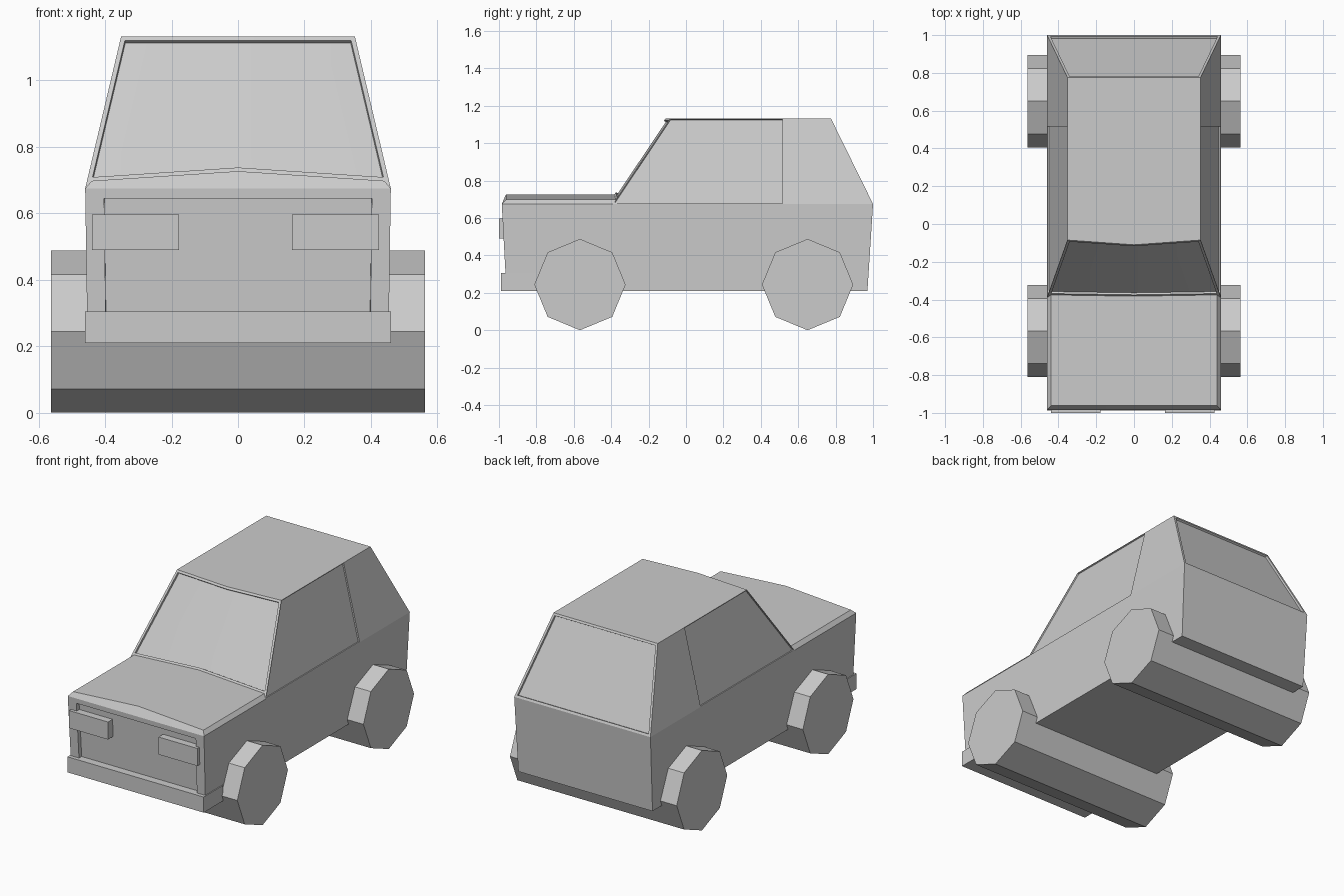
import bpy, bmesh, math

if "Cube" in bpy.data.objects:
    bpy.data.objects.remove(bpy.data.objects["Cube"])


def loft(name, low, high, edit=None):
    """Closed solid between two matching rings (counter-clockwise from above)."""
    bm = bmesh.new()
    a = [bm.verts.new(p) for p in low]
    b = [bm.verts.new(p) for p in high]
    n = len(a)
    walls = [bm.faces.new((a[i], a[(i + 1) % n], b[(i + 1) % n], b[i])) for i in range(n)]
    bm.faces.new(a[::-1])
    bm.faces.new(b)
    bm.normal_update()
    if edit:
        edit(bm, walls)
    mesh = bpy.data.meshes.new(name)
    bm.to_mesh(mesh)
    bm.free()
    ob = bpy.data.objects.new(name, mesh)
    bpy.context.collection.objects.link(ob)
    bpy.context.view_layer.objects.active = ob
    bpy.ops.object.select_all(action='DESELECT')
    ob.select_set(True)
    bpy.ops.object.shade_smooth_by_angle(angle=math.radians(15))
    return ob


def recess(bm, faces, rim, depth):
    """Leave a flat rim, then sink the panel behind it."""
    bmesh.ops.inset_region(bm, faces=faces, thickness=rim, use_even_offset=True)
    bmesh.ops.inset_region(bm, faces=faces, thickness=0.001, depth=-depth, use_even_offset=True)


def rect(x0, x1, y0, y1, z):
    return [(x0, y0, z), (x1, y0, z), (x1, y1, z), (x0, y1, z)]


def box(name, x0, x1, y0, y1, z0, z1):
    return loft(name, rect(x0, x1, y0, y1, z0), rect(x0, x1, y0, y1, z1))


# Lower body with a sunken grille panel
def grille(bm, walls):
    front = walls[0]
    bmesh.ops.inset_individual(bm, faces=[front], thickness=0.05)
    for v in front.verts:
        top = v.co.z > 0.45
        v.co.z = 0.645 if top else 0.28
        v.co.x = math.copysign(0.403 if top else 0.398, v.co.x)
        v.co.y = -0.96 - 0.025 * (v.co.z - 0.21) / 0.465
    bmesh.ops.inset_individual(bm, faces=[front], thickness=0.001, depth=-0.025)


loft("lower_body", rect(-0.453, 0.453, -0.96, 0.97, 0.21),
     rect(-0.46, 0.46, -0.985, 1.0, 0.675), grille)

# Hood: crowned along the centre line with bevelled edges
f, r = -0.985, -0.37
loft("hood",
     [(-0.46, f, 0.675), (0, f, 0.675), (0.46, f, 0.675),
      (0.46, r, 0.675), (0, r, 0.675), (-0.46, r, 0.675)],
     [(-0.44, -0.962, 0.698), (0, -0.962, 0.727), (0.44, -0.962, 0.698),
      (0.44, r, 0.698), (0, r, 0.727), (-0.44, r, 0.698)])


# Cabin: bowed windscreen, side windows and rear window sunk into thin frames
def ring(w, front, bow, back, z):
    return [(-w, front, z), (0, front - bow, z), (w, front, z), (w, 0.52, z),
            (w, back, z), (-w, back, z), (-w, 0.52, z)]


def windows(bm, walls):
    # raise the windscreen panel's lower rim above the hood
    recess(bm, [walls[2]], 0.004, 0.008)
    recess(bm, [walls[6]], 0.004, 0.008)
    recess(bm, [walls[4]], 0.014, 0.012)
    screen = walls[:2]
    bmesh.ops.inset_region(bm, faces=screen, thickness=0.014, use_even_offset=True)
    for v in {v for fc in screen for v in fc.verts}:
        if v.co.z < 0.8:
            z = 0.738 if abs(v.co.x) < 0.1 else 0.709
            v.co.y += (z - v.co.z) * 0.67
            v.co.x -= 0.231 * (z - v.co.z) * (v.co.x > 0.1) - 0.231 * (z - v.co.z) * (v.co.x < -0.1)
            v.co.z = z
    bmesh.ops.inset_region(bm, faces=screen, thickness=0.001, depth=-0.012, use_even_offset=True)


loft("cabin", ring(0.46, -0.39, 0.027, 1.0, 0.675),
     ring(0.352, -0.085, 0.025, 0.775, 1.132), windows)

# Front bumper and headlights
box("front_bumper", -0.46, 0.46, -0.988, -0.80, 0.21, 0.305)
box("headlight_left", -0.44, -0.178, -1.0, -0.95, 0.49, 0.597)
box("headlight_right", 0.163, 0.425, -1.0, -0.95, 0.49, 0.597)

# Wheels: one full-width octagonal roller per axle
for name, y in (("front_wheels", -0.567), ("rear_wheels", 0.65)):
    bpy.ops.mesh.primitive_cylinder_add(vertices=8, radius=0.244, depth=1.126,
                                        location=(0, y, 0.244),
                                        rotation=(0, math.pi / 2, 0))
    bpy.context.object.name = name
